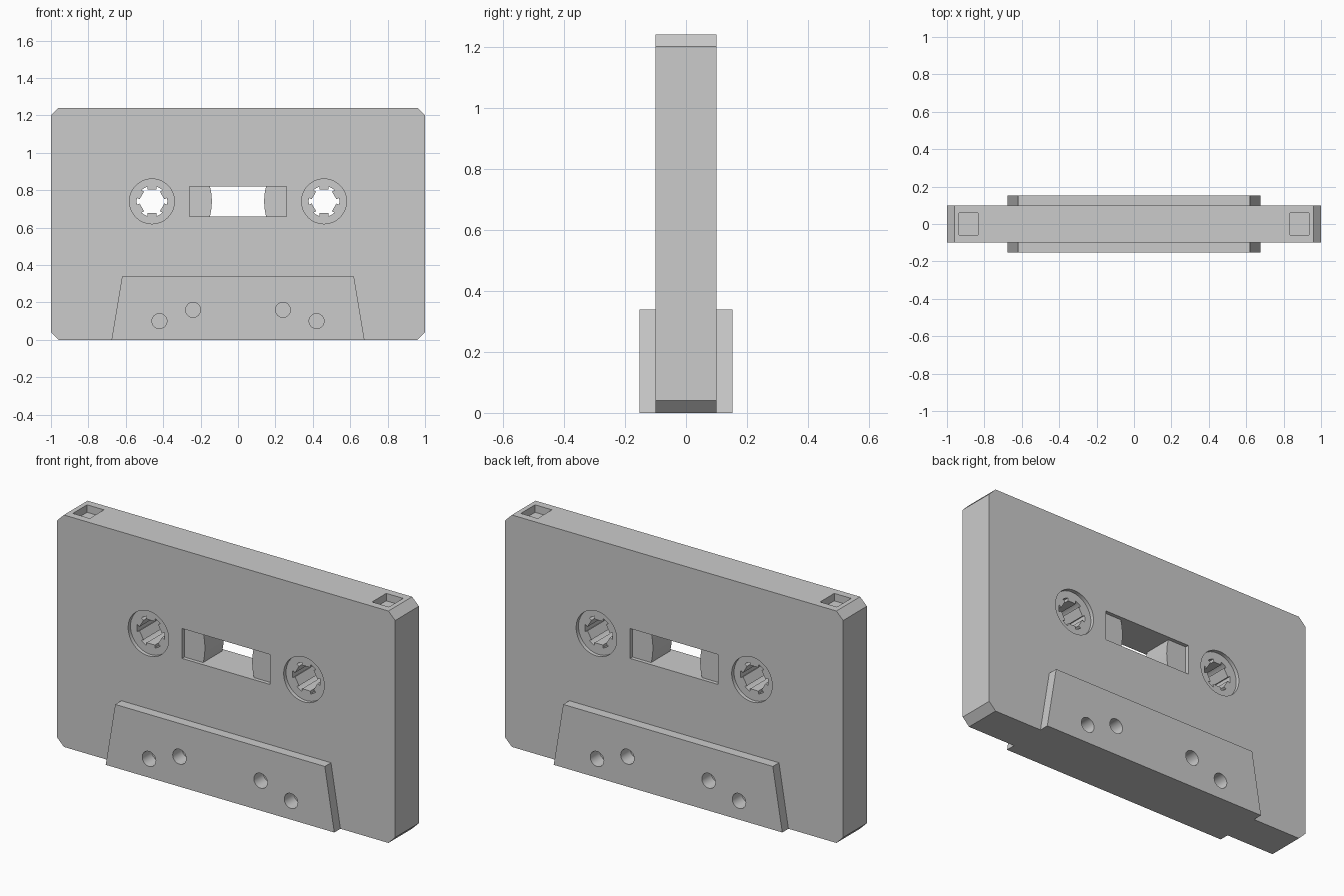
import bpy, bmesh, math

if "Cube" in bpy.data.objects:
    bpy.data.objects.remove(bpy.data.objects["Cube"])

grey = bpy.data.materials.new("shell grey")
grey.diffuse_color = (0.6, 0.6, 0.6, 1)
grey.use_nodes = True
grey.node_tree.nodes["Principled BSDF"].inputs["Base Color"].default_value = grey.diffuse_color

HUB_X, HUB_Z = 0.46, 0.74
HALF = 0.10      # half depth of the shell
PLATE = 0.152    # half depth of the raised lower panel


def prism(name, points, y0, y1):
    """Extrude an x-z outline from y0 to y1."""
    bm = bmesh.new()
    face = bm.faces.new([bm.verts.new((x, y0, z)) for x, z in points])
    ext = bmesh.ops.extrude_face_region(bm, geom=[face])
    verts = [v for v in ext["geom"] if isinstance(v, bmesh.types.BMVert)]
    bmesh.ops.translate(bm, verts=verts, vec=(0, y1 - y0, 0))
    bmesh.ops.recalc_face_normals(bm, faces=bm.faces)
    mesh = bpy.data.meshes.new(name)
    bm.to_mesh(mesh)
    bm.free()
    mesh.materials.append(grey)
    ob = bpy.data.objects.new(name, mesh)
    bpy.context.collection.objects.link(ob)
    return ob


def rect(x0, x1, z0, z1):
    return [(x0, z0), (x1, z0), (x1, z1), (x0, z1)]


def arc(cx, cz, r, a0, a1, n):
    return [(cx + r * math.cos(a0 + (a1 - a0) * i / n),
             cz + r * math.sin(a0 + (a1 - a0) * i / n)) for i in range(n + 1)]


def circle(cx, cz, r, n=48):
    return arc(cx, cz, r, 0, math.tau, n)[:-1]


def spindle_hole(cx, cz, r=0.082, inner=0.063, half_w=0.024):
    """Round hole with six square drive teeth pointing inwards."""
    points = []
    gap = math.asin(half_w / r)
    for k in range(6):
        a = math.pi / 2 + k * math.pi / 3
        ca, sa = math.cos(a), math.sin(a)
        for side in (-1, 1):
            points.append((cx + inner * ca - side * half_w * sa,
                           cz + inner * sa + side * half_w * ca))
        points += arc(cx, cz, r, a + gap, a + math.pi / 3 - gap, 6)
    return points


def combine(target, tool, operation):
    mod = target.modifiers.new("cut", "BOOLEAN")
    mod.operation, mod.solver, mod.object = operation, "EXACT", tool
    bpy.context.view_layer.objects.active = target
    bpy.ops.object.modifier_apply(modifier=mod.name)
    bpy.data.objects.remove(tool)


# Shell with chamfered corners, and the raised tapered panel on both sides
c, w, h = 0.04, 1.0, 1.24
shell = prism("cassette_shell", [(-w + c, 0), (w - c, 0), (w, c), (w, h - c),
                                 (w - c, h), (-w + c, h), (-w, h - c), (-w, c)],
              -HALF, HALF)
panel = prism("lower_panel", [(-0.676, 0), (0.676, 0), (0.62, 0.338), (-0.62, 0.338)],
              -PLATE, PLATE)
combine(shell, panel, "UNION")


def cut(points, y0, y1):
    combine(shell, prism("cutter", points, y0, y1), "DIFFERENCE")


# Shallow recesses and blind guide holes, on front and back
for s in (-1, 1):
    y_in, y_out = s * (HALF - 0.02), s * (HALF + 0.02)
    cut(rect(-0.26, 0.26, 0.66, 0.82), y_in, y_out)
    for m in (-1, 1):
        cut(circle(m * HUB_X, HUB_Z, 0.12), y_in, y_out)
        for x, z in ((0.42, 0.10), (0.24, 0.16)):
            cut(circle(m * x, z, 0.04, 32), s * (PLATE - 0.08), s * (PLATE + 0.02))

# Window opening between the two tape reels
reel_r = 0.32
a = math.asin(0.08 / reel_r)
cut(arc(-HUB_X, HUB_Z, reel_r, a, -a, 12)
    + arc(HUB_X, HUB_Z, reel_r, math.pi + a, math.pi - a, 12), -0.3, 0.3)

# Toothed spindle holes and the two square notches in the top edge
for m in (-1, 1):
    cut(spindle_hole(m * HUB_X, HUB_Z), -0.3, 0.3)
    cut(rect(m * 0.885 - 0.05, m * 0.885 + 0.05, h - 0.04, h + 0.1), -0.06, 0.06)

# Smooth round walls, keep edges sharp
bpy.ops.object.select_all(action="DESELECT")
shell.select_set(True)
bpy.context.view_layer.objects.active = shell
bpy.ops.object.shade_smooth_by_angle(angle=math.radians(30))
